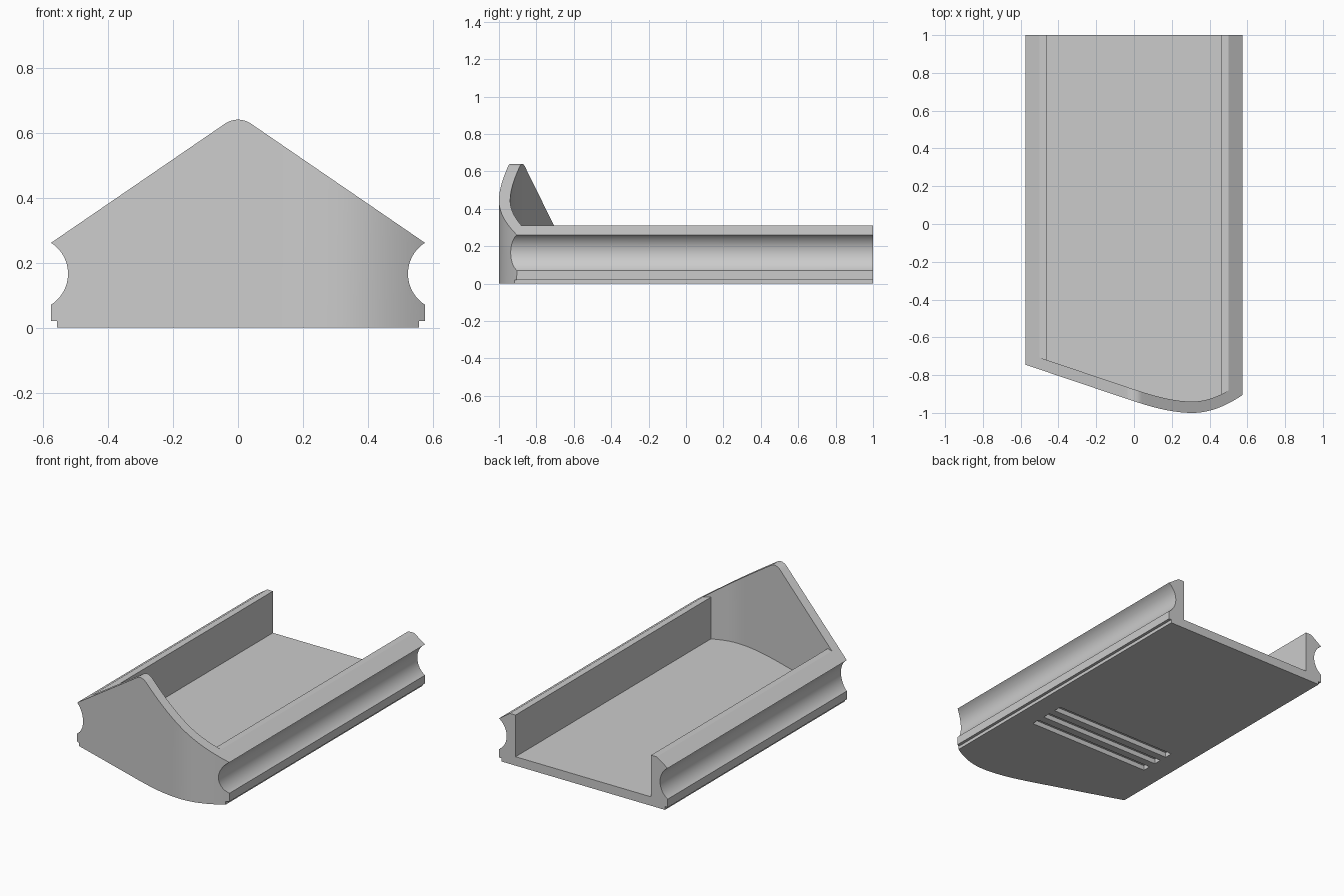
import bpy
import bmesh
import math
from mathutils import Vector

if "Cube" in bpy.data.objects:
    bpy.data.objects.remove(bpy.data.objects["Cube"], do_unlink=True)

HALF, RAIL_TOP, FLOOR, WALL_X, THICK = 0.575, 0.312, 0.055, 0.462, 0.06

grey = bpy.data.materials.new("plain grey")
grey.use_nodes = True
grey.diffuse_color = (0.6, 0.6, 0.6, 1)
grey.node_tree.nodes["Principled BSDF"].inputs["Base Color"].default_value = (0.6, 0.6, 0.6, 1)


def prism(name, points, direction):
    """Extrude a closed outline of 3D points along a direction."""
    bm = bmesh.new()
    face = bm.faces.new([bm.verts.new(p) for p in points])
    new = bmesh.ops.extrude_face_region(bm, geom=[face])["geom"]
    bmesh.ops.translate(bm, vec=Vector(direction),
                        verts=[v for v in new if isinstance(v, bmesh.types.BMVert)])
    bmesh.ops.recalc_face_normals(bm, faces=bm.faces)
    mesh = bpy.data.meshes.new(name)
    bm.to_mesh(mesh)
    bm.free()
    mesh.materials.append(grey)
    obj = bpy.data.objects.new(name, mesh)
    bpy.context.collection.objects.link(obj)
    return obj


def box(name, x0, x1, y0, y1, z0, z1):
    outline = [(x0, y0, z0), (x1, y0, z0), (x1, y1, z0), (x0, y1, z0)]
    return prism(name, outline, (0, 0, z1 - z0))


def carve(target, cutter, operation):
    mod = target.modifiers.new("carve", "BOOLEAN")
    mod.operation, mod.solver, mod.object = operation, "EXACT", cutter
    bpy.context.view_layer.objects.active = target
    bpy.ops.object.modifier_apply(modifier=mod.name)
    bpy.data.objects.remove(cutter, do_unlink=True)


def hermite(a, b, sa, sb, x):
    """Cubic through points a and b with slopes sa and sb."""
    w = b[0] - a[0]
    t = (x - a[0]) / w
    return ((2*t**3 - 3*t**2 + 1) * a[1] + (t**3 - 2*t**2 + t) * w * sa
            + (3*t**2 - 2*t**3) * b[1] + (t**3 - t**2) * w * sb)


def front_y(x):
    """Bowed front line: straight on one side, curling back on the other."""
    start, low, end = (-0.1, -0.905), (0.31, -1.0), (HALF, -0.905)
    if x < start[0]:
        return start[1] - 0.337 * (x - start[0])
    if x < low[0]:
        return hermite(start, low, -0.337, 0, x)
    if x < end[0]:
        return hermite(low, end, 0, 0.68, x)
    return end[1] + 0.68 * (x - end[0])


def front_line(offset):
    line = []
    for i in range(71):
        x = -0.7 + 0.02 * i
        slope = (front_y(x + 0.001) - front_y(x - 0.001)) / 0.002
        n = Vector((-slope, 1)).normalized() * offset
        line.append((x + n.x, front_y(x) + n.y))
    return line


def plan(name, offset, z0, height):
    outline = front_line(offset)
    outline += [(outline[-1][0], 1.2), (outline[0][0], 1.2)]
    return prism(name, [(x, y, z0) for x, y in outline], (0, 0, height))


# Gable outline with side grooves and a rounded peak, right half then mirrored
side = [(0.557, 0), (0.557, 0.02), (HALF, 0.02)]
for i in range(25):
    a = math.radians(-57.4 + 114.8 * i / 24)
    side.append((0.636 - 0.113 * math.cos(a), 0.166 + 0.113 * math.sin(a)))
for i in range(9):
    a = math.radians(34.3 * (1 - i / 8))
    side.append((0.071 * math.sin(a), 0.569 + 0.071 * math.cos(a)))
outline = side + [(-x, z) for x, z in reversed(side[:-1])]
body = prism("tray_body", [(x, -1.1, z) for x, z in outline], (0, 2.1, 0))

# Bowed front face, then the space behind the gable and the tray channel
carve(body, plan("front_trim", 0, -0.1, 1), "INTERSECT")
carve(body, plan("gable_cutter", THICK, RAIL_TOP, 1), "DIFFERENCE")
channel = plan("channel_cutter", THICK, FLOOR, 1)
carve(channel, box("channel_width", -WALL_X, WALL_X, -1.1, 1.1, 0, 2), "INTERSECT")
carve(body, channel, "DIFFERENCE")

# Three shallow cross slots under the floor
for i in range(3):
    y = -0.19 - 0.098 * i
    carve(body, box("slot_cutter", -0.42, 0.42, y - 0.025, y + 0.025, -0.1, 0.03), "DIFFERENCE")

bpy.ops.object.select_all(action="DESELECT")
body.select_set(True)
bpy.context.view_layer.objects.active = body
bpy.ops.object.shade_smooth_by_angle(angle=math.radians(25))
